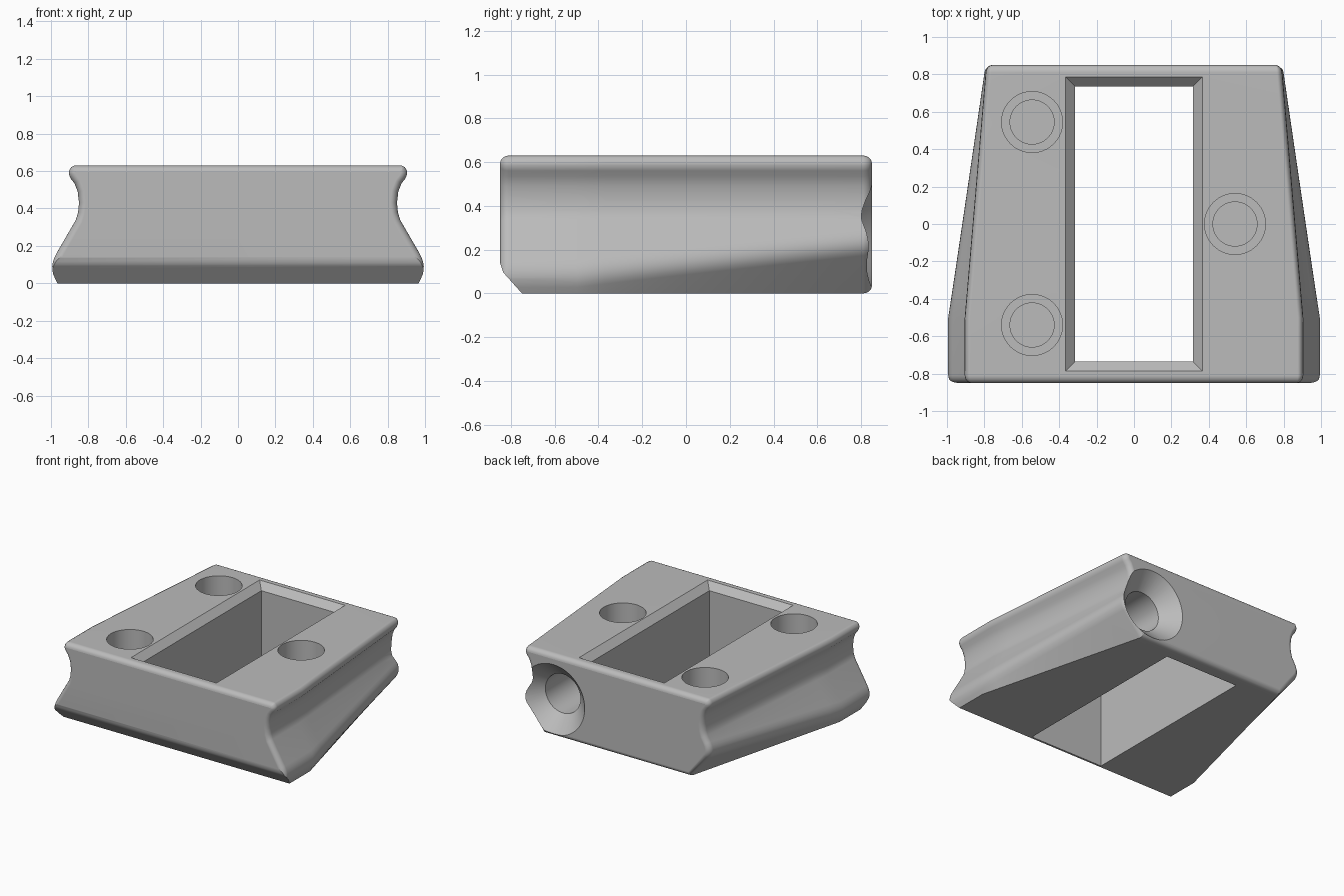
import bpy, bmesh
from math import sin, cos, pi
from mathutils import Vector

cube = bpy.data.objects.get("Cube")
if cube:
    bpy.data.objects.remove(cube)

HEIGHT, BACK, FILLET = 0.63, 0.85, 0.04

grey = bpy.data.materials.new("plain grey")
grey.use_nodes = True
grey.diffuse_color = (0.5, 0.5, 0.5, 1)
grey.node_tree.nodes["Principled BSDF"].inputs["Base Color"].default_value = (0.5, 0.5, 0.5, 1)


def loft(name, rings):
    """Skin a list of equal closed rings and cap both ends."""
    bm = bmesh.new()
    rows = [[bm.verts.new(p) for p in ring] for ring in rings]
    n = len(rows[0])
    for a, b in zip(rows, rows[1:]):
        for i in range(n):
            j = (i + 1) % n
            bm.faces.new((a[i], a[j], b[j], b[i]))
    bm.faces.new(rows[0])
    bm.faces.new(rows[-1])
    bmesh.ops.recalc_face_normals(bm, faces=bm.faces)
    mesh = bpy.data.meshes.new(name)
    bm.to_mesh(mesh)
    bm.free()
    ob = bpy.data.objects.new(name, mesh)
    bpy.context.collection.objects.link(ob)
    mesh.materials.append(grey)
    return ob


def bezier(a, b, c, steps):
    pts = []
    for i in range(steps + 1):
        t = i / steps
        pts.append(a * (1 - t) ** 2 + b * 2 * t * (1 - t) + c * t * t)
    return pts


def section(y):
    """Closed cross-section: undercut foot, flared flank, finger groove, rounded rim."""
    k = max(0, (y + 0.5) / (BACK + 0.5))
    rim = 0.905 - 0.115 * k
    foot = Vector((0.965 - 0.345 * k, 0))
    flare = lambda z: Vector((rim - 0.03 + (0.325 - z) * 0.58, z))
    corner = flare(0.09 + 0.14 * k)
    low = corner + (foot - corner).normalized() * 0.07
    half = [foot] + bezier(low, corner, flare(corner.y + 0.07), 6)
    groove = [(-0.05, 0.38), (-0.055, 0.43), (-0.048, 0.49), (-0.03, 0.535),
              (-0.01, 0.56), (0, 0.585), (-0.003, 0.605), (-0.014, 0.622), (-0.03, HEIGHT)]
    half += [flare(0.34)] + [Vector((rim + dx, z)) for dx, z in groove]
    return half + [Vector((-p.x, p.y)) for p in reversed(half)]


def inset_section(y, d):
    """Cross-section at y, pulled inward by d."""
    pts = section(y)
    ring = []
    for i, p in enumerate(pts):
        t = (pts[(i + 1) % len(pts)] - pts[i - 1]).normalized()
        ring.append((p.x - t.y * d, y, p.y + t.x * d))
    return ring


# Body with rounded front and back rims
arc = [i * pi / 10 for i in range(6)]
front = [inset_section(-BACK + FILLET * (1 - sin(a)), FILLET * 0.9 * (1 - cos(a))) for a in reversed(arc)]
middle = [inset_section(-0.5 + 0.13 * i, 0) for i in range(10)]
rear = [inset_section(BACK - FILLET * (1 - sin(a)), FILLET * 0.9 * (1 - cos(a))) for a in arc]
# arcs run from the flat cap to the full section
front = [inset_section(-BACK + FILLET * (1 - cos(a)), FILLET * 0.9 * (1 - sin(a))) for a in arc]
rear = [inset_section(BACK - FILLET * (1 - cos(a)), FILLET * 0.9 * (1 - sin(a))) for a in reversed(arc)]
body = loft("mount_block", front + middle + rear)

# Softened chamfer along the lower front edge
bm = bmesh.new()
bm.from_mesh(body.data)
for (y, z), (y2, z2) in (((-0.85, 0.14), (-0.835, 0.095)), ((-0.835, 0.095), (-0.75, 0))):
    cut = bmesh.ops.bisect_plane(bm, geom=bm.verts[:] + bm.edges[:] + bm.faces[:], dist=1e-5,
                                 plane_co=(0, y, z), plane_no=(0, z2 - z, y - y2), clear_outer=True)
    edges = [e for e in cut["geom_cut"] if isinstance(e, bmesh.types.BMEdge) and e.is_boundary]
    bmesh.ops.edgeloop_fill(bm, edges=edges)
bmesh.ops.recalc_face_normals(bm, faces=bm.faces)
bm.to_mesh(body.data)
bm.free()


def rectangle(x, y, z):
    return [(x, y, z), (-x, y, z), (-x, -y, z), (x, -y, z)]


def circle(r, place):
    return [place(r * cos(i * pi / 32), r * sin(i * pi / 32)) for i in range(64)]


# Through opening with chamfered mouth
cutters = [loft("opening_cutter", [rectangle(0.315, 0.735, -0.1), rectangle(0.315, 0.735, HEIGHT - 0.05),
                                   rectangle(0.365, 0.785, HEIGHT), rectangle(0.365, 0.785, HEIGHT + 0.1)])]

# Stepped blind pockets in the top
for px, py in ((-0.545, 0.545), (-0.545, -0.54), (0.54, 0)):
    steps = ((0.118, 0.3), (0.118, 0.4), (0.163, 0.4), (0.163, 0.75))
    cutters.append(loft("pocket_cutter", [circle(r, lambda u, v: (px + u, py + v, z)) for r, z in steps]))

# Countersunk screw hole in the back
steps = ((0.15, 0.3), (0.15, 0.73), (0.27, 0.85), (0.32, 0.9))
cutters.append(loft("screw_hole_cutter", [circle(r, lambda u, v: (0.54 + u, y, 0.285 + v)) for r, y in steps]))

bpy.context.view_layer.objects.active = body
body.select_set(True)
for cutter in cutters:
    cutter.hide_render = True
    mod = body.modifiers.new("cut", "BOOLEAN")
    mod.operation, mod.solver, mod.object = "DIFFERENCE", "EXACT", cutter
    bpy.ops.object.modifier_apply(modifier=mod.name)
    bpy.data.objects.remove(cutter)

bpy.ops.object.shade_smooth_by_angle(angle=0.55)
normals = body.modifiers.new("flat_normals", "WEIGHTED_NORMAL")
normals.keep_sharp = True
